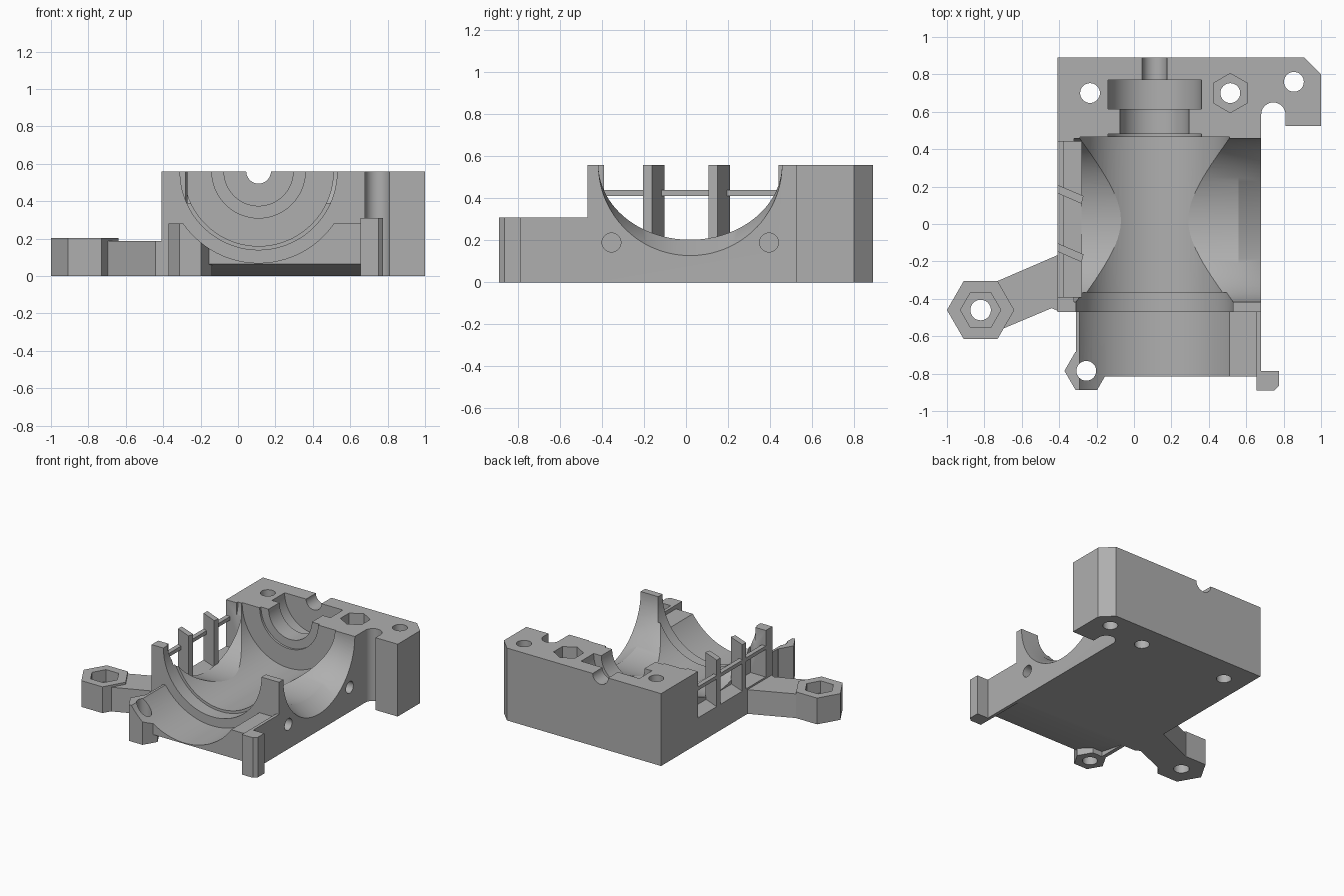
import bpy, bmesh, math
from mathutils import Vector

if "Cube" in bpy.data.objects:
    bpy.data.objects.remove(bpy.data.objects["Cube"])

grey = bpy.data.materials.new("matte_grey")
grey.diffuse_color = (0.43, 0.43, 0.43, 1)
grey.use_nodes = True
grey.node_tree.nodes["Principled BSDF"].inputs["Base Color"].default_value = grey.diffuse_color


def finish(name, bm):
    bmesh.ops.recalc_face_normals(bm, faces=bm.faces)
    me = bpy.data.meshes.new(name)
    bm.to_mesh(me)
    bm.free()
    ob = bpy.data.objects.new(name, me)
    bpy.context.collection.objects.link(ob)
    me.materials.append(grey)
    return ob


def loft(name, rings):
    """Closed solid through rings of points."""
    bm = bmesh.new()
    vs = [[bm.verts.new(p) for p in ring] for ring in rings]
    n = len(vs[0])
    for a, b in zip(vs, vs[1:]):
        for i in range(n):
            j = (i + 1) % n
            bm.faces.new((a[i], a[j], b[j], b[i]))
    bm.faces.new(vs[0])
    bm.faces.new(vs[-1])
    return finish(name, bm)


def prism(name, pts, z0, z1):
    return loft(name, [[(x, y, z) for x, y in pts] for z in (z0, z1)])


def box(name, x0, x1, y0, y1, z0, z1):
    return prism(name, [(x0, y0), (x1, y0), (x1, y1), (x0, y1)], z0, z1)


def ngon(cx, cy, r, n, start=0):
    return [(cx + r * math.cos(start + math.tau * i / n),
             cy + r * math.sin(start + math.tau * i / n)) for i in range(n)]


def ellipse_ring(axis, pos, c, ra, rz, n=96):
    """Ring around the x or y axis; c is the sideways centre, height is TOP."""
    out = []
    for i in range(n):
        t = math.tau * (i + 0.5) / n
        s, z = c + ra * math.cos(t), TOP + rz * math.sin(t)
        out.append((pos, s, z) if axis == 'x' else (s, pos, z))
    return out


def combine(target, other, op):
    m = target.modifiers.new("bool", 'BOOLEAN')
    m.operation, m.object, m.solver = op, other, 'EXACT'
    dg = bpy.context.evaluated_depsgraph_get()
    me = bpy.data.meshes.new_from_object(target.evaluated_get(dg))
    target.modifiers.clear()
    target.data = me
    bpy.data.objects.remove(other)


def add(target, other):
    combine(target, other, 'UNION')


def cut(target, other):
    combine(target, other, 'DIFFERENCE')


TOP = 0.56
R90 = math.pi / 2

# Main block and rear mounting flange in one outline, with a rounded notch
notch = [(0.745 + 0.065 * math.cos(t), 0.585 + 0.065 * math.sin(t))
         for t in [math.pi * (1 - i / 16) for i in range(17)]]
housing = prism("housing", [(-0.41, -0.47), (0.68, -0.47)] + notch +
                [(0.81, 0.525), (1.0, 0.525), (1.0, 0.8), (0.91, 0.89), (-0.41, 0.89)], 0, TOP)

# Front cradle, its underside sloping up to the front edge
cradle = box("cradle", -0.31, 0.68, -0.815, -0.44, 0, 0.31)
wedge = loft("wedge", [[(x, -0.9, -0.05), (x, -0.47, -0.05), (x, -0.47, 0), (x, -0.815, 0.063),
                        (x, -0.9, 0.063)] for x in (-0.28, 0.655)])
cut(cradle, wedge)
add(housing, cradle)

# Front lugs
add(housing, prism("front_left_lug", ngon(-0.255, -0.785, 0.117, 6), 0, 0.28))
add(housing, prism("front_right_lug", [(0.656, -0.89), (0.75, -0.89), (0.775, -0.865),
                                       (0.775, -0.785), (0.656, -0.785)], 0, 0.31))
cut(housing, box("cradle_step", -0.5, 0.656, -0.95, -0.47, 0.28, 0.7))

# Stepped lengthwise bore
steps = [(-1, 0.49), (-0.47, 0.49), (-0.47, 0.42), (-0.365, 0.42), (-0.365, 0.40),
         (0.465, 0.40), (0.465, 0.25), (0.482, 0.25), (0.482, 0.185), (0.615, 0.185),
         (0.615, 0.25), (0.77, 0.25), (0.77, 0.066), (1, 0.066)]
cut(housing, loft("bore", [ellipse_ring('y', y, 0.11, r, r) for y, r in steps]))

# Cross opening flaring towards the right side
cut(housing, loft("cross_opening", [ellipse_ring('x', x, 0.02, 0.437, rz)
                                    for x, rz in ((-0.32, 0.357), (0.56, 0.357), (0.70, 0.445))]))

# Left window
cut(housing, box("window", -0.5, -0.28, -0.39, 0.44, 0.2, 0.7))

# Vertical screw holes and nut pocket
for x, y in ((-0.235, 0.70), (0.855, 0.76), (0.515, 0.70), (-0.255, -0.785)):
    cut(housing, prism("screw_hole", ngon(x, y, 0.053, 32), -0.1, 0.8))
cut(housing, prism("nut_pocket", ngon(0.515, 0.70, 0.105, 6, R90), 0.43, 0.7))

# Sideways screw holes on the right
for y in (-0.355, 0.395):
    ring = ngon(y, 0.19, 0.045, 32)
    cut(housing, loft("side_hole", [[(x, a, b) for a, b in ring] for x in (0.45, 0.8)]))

# Mounting arm with hexagonal end
arm = prism("mounting_arm", [(-0.80, -0.335), (-0.73, -0.305), (-0.405, -0.165), (-0.405, -0.465),
                             (-0.44, -0.45), (-0.69, -0.555), (-0.80, -0.55)], 0, 0.187)
add(arm, prism("arm_end", ngon(-0.82, -0.46, 0.18, 6), 0, 0.203))
cut(arm, prism("arm_pocket", ngon(-0.82, -0.46, 0.108, 6), 0.11, 0.4))
cut(arm, prism("arm_hole", ngon(-0.82, -0.46, 0.055, 32), -0.1, 0.4))

# Window grille: two slanted slats and a rail
for i, y in enumerate((0.0, -0.312)):
    prism("grille_slat_%d" % (i + 1), [(-0.41, y + 0.165), (-0.28, y + 0.108), (-0.27, y + 0.15),
                                       (-0.41, y + 0.21)], 0.19, TOP)
box("grille_rail", -0.41, -0.375, -0.40, 0.45, 0.412, 0.44)

# Smooth curved walls, keep edges crisp
for ob in bpy.data.objects:
    bpy.ops.object.select_all(action='DESELECT')
    ob.select_set(True)
    bpy.context.view_layer.objects.active = ob
    bpy.ops.object.shade_smooth_by_angle(angle=math.radians(25))
